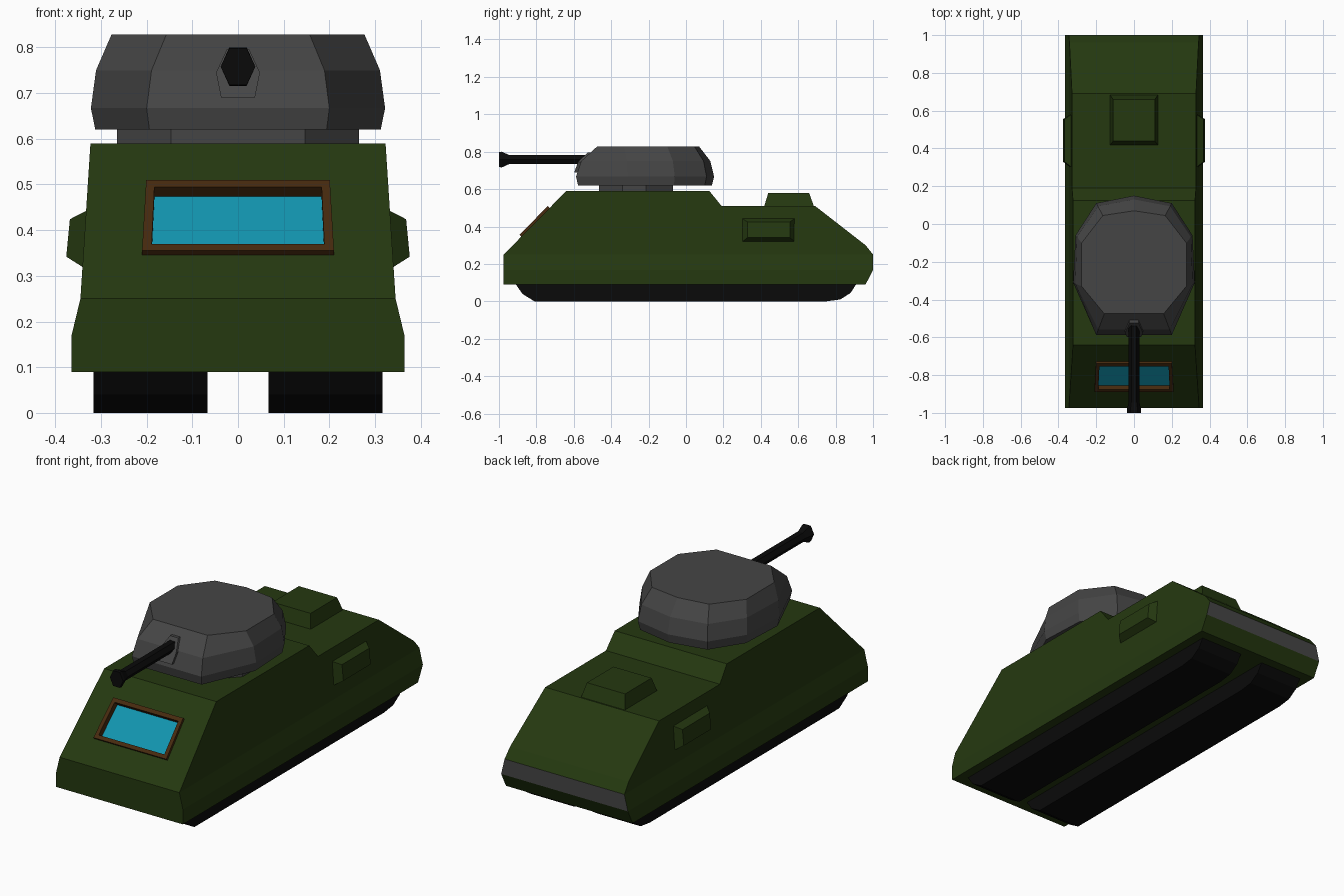
import bpy, bmesh, math

if "Cube" in bpy.data.objects:
    bpy.data.objects.remove(bpy.data.objects["Cube"])


def material(name, rgb):
    m = bpy.data.materials.new(name)
    m.diffuse_color = (*rgb, 1)
    m.use_nodes = True
    m.node_tree.nodes["Principled BSDF"].inputs["Base Color"].default_value = m.diffuse_color
    return m


GREEN = material("army green", (0.0180, 0.0400, 0.0050))
GREY = material("turret grey", (0.060, 0.060, 0.060))
BLACK = material("track black", (0.0030, 0.0030, 0.0030))
BROWN = material("frame brown", (0.062, 0.023, 0.0045))
CYAN = material("window cyan", (0.0060, 0.300, 0.430))


def finish(bm, name, mats):
    bmesh.ops.recalc_face_normals(bm, faces=bm.faces)
    mesh = bpy.data.meshes.new(name)
    bm.to_mesh(mesh)
    bm.free()
    for m in mats:
        mesh.materials.append(m)
    ob = bpy.data.objects.new(name, mesh)
    bpy.context.collection.objects.link(ob)
    return ob


def loft(name, rings, mats, end_mat=0):
    """Skin a list of point rings and cap both ends."""
    bm = bmesh.new()
    vs = [[bm.verts.new(p) for p in r] for r in rings]
    n = len(vs[0])
    for a, b in zip(vs, vs[1:]):
        for i in range(n):
            j = (i + 1) % n
            bm.faces.new((a[i], a[j], b[j], b[i]))
    bm.faces.new(vs[0])
    bm.faces.new(vs[-1]).material_index = end_mat
    return finish(bm, name, mats)


def mirror_half(half):
    """Close a half outline of (x, y) points across x = 0."""
    return half + [(-x, y) for x, y in reversed(half) if x > 0]


def on_slope(x, z, h=0):
    """Point on the sloped front plate, raised by h along its normal."""
    t = (z - 0.25) / 0.34
    return (x, -0.975 + 0.335 * t - 0.712 * h, z + 0.702 * h)


# Hull: side profile, widened by height
profile = [(-0.975, 0.09), (-0.975, 0.25), (-0.64, 0.59), (0.125, 0.59),
           (0.19, 0.51), (0.69, 0.51), (0.96, 0.30), (1.0, 0.25),
           (1.0, 0.167), (0.96, 0.09)]


def half_width(z):
    if z < 0.168:
        return 0.365
    if z < 0.25:
        return 0.365 - 0.02 * (z - 0.167) / 0.083
    return 0.345 - 0.022 * (z - 0.25) / 0.34


bm = bmesh.new()
sides = [[bm.verts.new((s, y, z)) for y, z in profile] for s in (-1, 1)]
for s in sides:
    bm.faces.new(s)
for i in range(len(profile)):
    j = (i + 1) % len(profile)
    bm.faces.new((sides[0][i], sides[0][j], sides[1][j], sides[1][i]))
for z in (0.167, 0.25):
    bmesh.ops.bisect_plane(bm, geom=bm.verts[:] + bm.edges[:] + bm.faces[:],
                           dist=1e-4, plane_co=(0, 0, z), plane_no=(0, 0, 1))
for v in bm.verts:
    v.co.x = math.copysign(half_width(v.co.z), v.co.x)
bmesh.ops.recalc_face_normals(bm, faces=bm.faces)
bm.normal_update()
for f in bm.faces:                      # grey tail plate
    if f.normal.y > 0.95:
        f.material_index = 1
# Window opening in the front slope
slope = next(f for f in bm.faces if f.normal.y < -0.5 and f.normal.z > 0.5)
bmesh.ops.inset_individual(bm, faces=[slope], thickness=0.08)
mid = slope.calc_center_median().z
for v in slope.verts:
    v.co = on_slope(math.copysign(0.19, v.co.x), 0.358 if v.co.z < mid else 0.488)
bmesh.ops.delete(bm, geom=[slope], context='FACES')
finish(bm, "hull", [GREEN, GREY])


# Window frame with recessed glass
def window_ring(xb, xt, zb, zt, h):
    return [on_slope(-xb, zb, h), on_slope(xb, zb, h), on_slope(xt, zt, h), on_slope(-xt, zt, h)]


inner = (0.189, 0.183, 0.360, 0.485)
outer = (0.210, 0.201, 0.346, 0.500)
window = loft("window_frame", [window_ring(*inner, -0.018), window_ring(*outer, -0.001),
                               window_ring(*outer, 0.014), window_ring(*inner, 0.014),
                               window_ring(*inner, -0.016)], [BROWN, CYAN], 1)

# Tracks
track = [(-0.91, 0.092), (-0.875, 0.04), (-0.81, 0), (0.75, 0),
         (0.825, 0.01), (0.88, 0.045), (0.91, 0.092)]
for s, side in ((-1, "left"), (1, "right")):
    loft(side + "_track", [[(s * x, y, z) for y, z in track] for x in (0.067, 0.316)], [BLACK])

    # Side box: shallow tapered block
    def box_ring(x_low, x_high, y0, y1, z0, z1):
        return [(s * x_low, y0, z0), (s * x_low, y1, z0), (s * x_high, y1, z1), (s * x_high, y0, z1)]
    loft(side + "_side_box", [box_ring(0.325, 0.325, 0.30, 0.58, 0.318, 0.443),
                              box_ring(0.338, 0.331, 0.30, 0.58, 0.318, 0.443),
                              box_ring(0.376, 0.368, 0.33, 0.555, 0.342, 0.424)], [GREEN])


# Rear deck hatch
def rect(x, y0, y1, z):
    return [(-x, y0, z), (x, y0, z), (x, y1, z), (-x, y1, z)]


loft("rear_hatch", [rect(0.127, 0.417, 0.685, 0.505), rect(0.110, 0.44, 0.658, 0.58)], [GREEN])

# Turret ring: stretched octagon
octagon = mirror_half([(0.147, -0.07), (0.265, -0.215), (0.265, -0.34), (0.147, -0.465)])
loft("turret_ring", [[(x, y, z) for x, y in octagon] for z in (0.58, 0.63)], [GREY])

# Turret: nine-sided dome
wide = mirror_half([(0, 0.15), (0.20, 0.11), (0.31, -0.06), (0.322, -0.31), (0.20, -0.588)])
top = mirror_half([(0, 0.07), (0.165, 0.045), (0.277, -0.10), (0.277, -0.33), (0.157, -0.475)])


def blend(t, z):
    return [(a[0] + (b[0] - a[0]) * t, a[1] + (b[1] - a[1]) * t, z) for a, b in zip(wide, top)]


low = [(x * 0.97, (y + 0.22) * 0.97 - 0.22, 0.62) for x, y in wide]
loft("turret", [low, blend(0, 0.667), blend(0.25, 0.75), blend(1, 0.828)], [GREY])

# Gun mount on the turret face
mount = [(0.037, -0.597, 0.69), (0.048, -0.578, 0.745), (0.024, -0.525, 0.797)]
mount += [(-x, y, z) for x, y, z in reversed(mount)]
loft("gun_mount", [mount, [(x, -0.42, z) for x, y, z in mount]], [GREY])

# Gun barrel with flared hexagonal muzzle: (y, half width, half height)
stations = [(-0.50, 0.029, 0.024), (-0.945, 0.029, 0.024), (-0.985, 0.038, 0.042), (-1.0, 0.038, 0.040)]
loft("gun_barrel", [[(w * math.cos(k * math.pi / 3), y, 0.758 + h * math.sin(k * math.pi / 3) / 0.866)
                     for k in range(6)] for y, w, h in stations], [BLACK])
